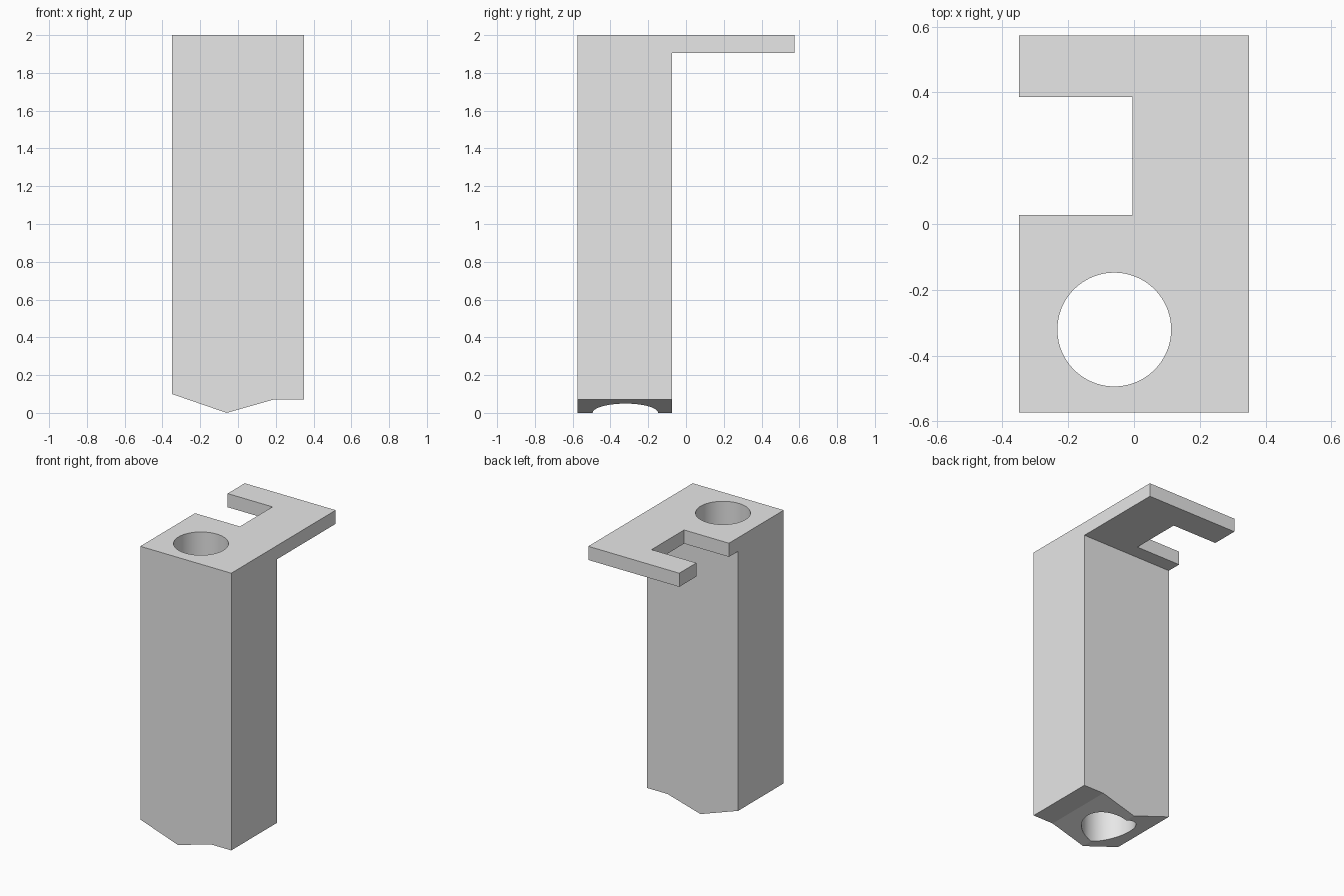
import bpy
import bmesh
from math import radians
from mathutils import Vector

cube = bpy.data.objects.get("Cube")
if cube:
    bpy.data.objects.remove(cube, do_unlink=True)

W, D, H = 0.35, 0.574, 2.0        # half width, half depth, height
POST_BACK = -0.073                # rear face of the post
PLATE_BOTTOM = 1.905

grey = bpy.data.materials.new("plain_grey")
grey.use_nodes = True
grey.diffuse_color = (0.8, 0.8, 0.8, 1)
grey.node_tree.nodes["Principled BSDF"].inputs["Base Color"].default_value = (0.8, 0.8, 0.8, 1)


def make_object(name, bm):
    bmesh.ops.recalc_face_normals(bm, faces=bm.faces)
    mesh = bpy.data.meshes.new(name)
    bm.to_mesh(mesh)
    bm.free()
    mesh.materials.append(grey)
    obj = bpy.data.objects.new(name, mesh)
    bpy.context.collection.objects.link(obj)
    return obj


def prism(name, points, direction):
    """Extrude a closed outline along a direction."""
    bm = bmesh.new()
    face = bm.faces.new([bm.verts.new(p) for p in points])
    result = bmesh.ops.extrude_face_region(bm, geom=[face], use_keep_orig=True)
    moved = [v for v in result["geom"] if isinstance(v, bmesh.types.BMVert)]
    bmesh.ops.translate(bm, verts=moved, vec=Vector(direction))
    return make_object(name, bm)


def box(name, x0, x1, y0, y1, z0, z1):
    outline = [(x0, y0, z0), (x1, y0, z0), (x1, y1, z0), (x0, y1, z0)]
    return prism(name, outline, (0, 0, z1 - z0))


def cut(target, cutter):
    cutter.hide_render = True
    mod = target.modifiers.new("cut", 'BOOLEAN')
    mod.operation = 'DIFFERENCE'
    mod.solver = 'EXACT'
    mod.object = cutter
    bpy.context.view_layer.objects.active = target
    bpy.ops.object.modifier_apply(modifier=mod.name)
    bpy.data.objects.remove(cutter, do_unlink=True)


# Full block with the angled foot profile, extruded front to back
profile = [(-W, H), (-W, 0.1), (-0.06, 0), (0.193, 0.072), (W, 0.072), (W, H)]
bracket = prism("bracket_post", [(x, -D, z) for x, z in profile], (0, 2 * D, 0))

# Clear the space under the overhanging plate
cut(bracket, box("under_plate_cutter", -1, 1, POST_BACK, 1, -1, PLATE_BOTTOM))

# Side notch that leaves the hook in the plate
cut(bracket, box("notch_cutter", -1, -0.005, 0.028, 0.386, 1.5, 2.5))

# Round bore running the full height
bm = bmesh.new()
bmesh.ops.create_cone(bm, cap_ends=True, segments=96, radius1=0.173, radius2=0.173, depth=4)
bmesh.ops.translate(bm, verts=bm.verts, vec=(-0.06, -0.321, 1))
cut(bracket, make_object("bore_cutter", bm))

# Smooth bore wall with crisp edges elsewhere
bpy.ops.object.select_all(action='DESELECT')
bracket.select_set(True)
bpy.context.view_layer.objects.active = bracket
bpy.ops.object.shade_smooth_by_angle(angle=radians(12))
